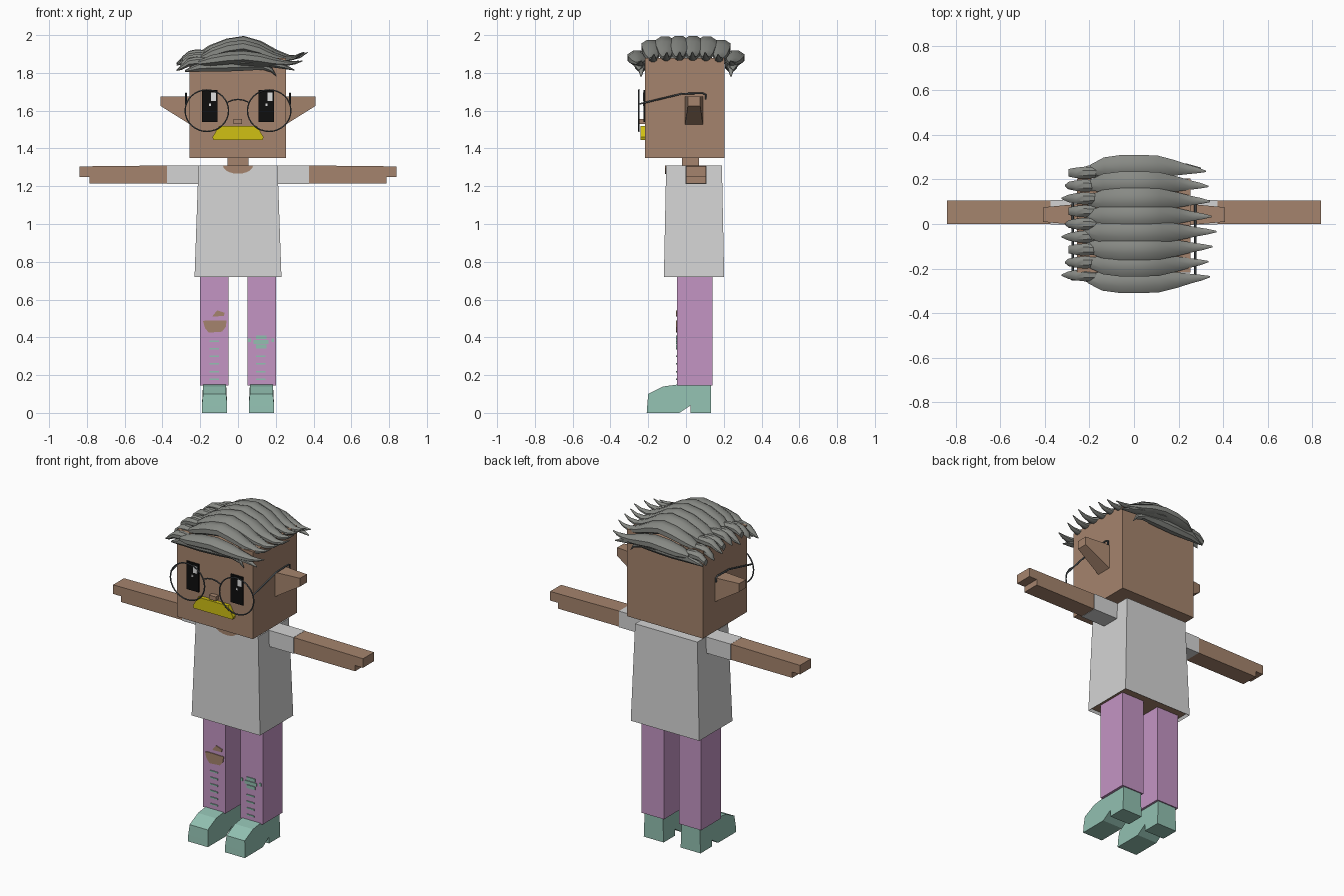
import bpy, bmesh, math
from mathutils import Vector

cube = bpy.data.objects.get("Cube")
if cube:
    bpy.data.objects.remove(cube)


def material(name, r, g, b):
    lin = [((c / 255 + 0.055) / 1.055) ** 2.4 for c in (r, g, b)] + [1]
    m = bpy.data.materials.new(name)
    m.use_nodes = True
    m.diffuse_color = lin
    m.node_tree.nodes["Principled BSDF"].inputs["Base Color"].default_value = lin
    return m


SKIN = material("skin brown", 165, 132, 109)
CLOTH = material("shirt grey", 212, 212, 212)
PINK = material("trouser pink", 196, 149, 196)
TEAL = material("shoe teal", 146, 192, 177)
HAIR = material("hair grey", 136, 138, 133)
BLACK = material("eye black", 14, 14, 14)
WHITE = material("eye white", 225, 225, 225)
YELLOW = material("moustache yellow", 208, 192, 20)
METAL = material("glasses grey", 78, 84, 88)


def finish(name, bm, mat, smooth=False):
    bmesh.ops.recalc_face_normals(bm, faces=bm.faces)
    me = bpy.data.meshes.new(name)
    bm.to_mesh(me)
    bm.free()
    me.materials.append(mat)
    ob = bpy.data.objects.new(name, me)
    bpy.context.collection.objects.link(ob)
    if smooth:
        bpy.ops.object.select_all(action="DESELECT")
        ob.select_set(True)
        bpy.context.view_layer.objects.active = ob
        bpy.ops.object.shade_smooth_by_angle(angle=math.radians(40))
    return ob


def prism(name, mat, outline, a, b, axis="y"):
    """Extrude an outline (xz along y, or yz along x) from a to b."""
    place = (lambda p, d: (p[0], d, p[1])) if axis == "y" else (lambda p, d: (d, p[0], p[1]))
    bm = bmesh.new()
    near = [bm.verts.new(place(p, a)) for p in outline]
    far = [bm.verts.new(place(p, b)) for p in outline]
    bm.faces.new(near)
    bm.faces.new(far)
    n = len(outline)
    for i in range(n):
        j = (i + 1) % n
        bm.faces.new((near[i], near[j], far[j], far[i]))
    return finish(name, bm, mat)


def box(name, mat, x, y, z):
    return prism(name, mat, [(x[0], z[0]), (x[1], z[0]), (x[1], z[1]), (x[0], z[1])], *y)


def sweep(name, mat, rings, sides=8):
    """Skin a run of elliptical rings (x, y, z, half width, half height)."""
    bm = bmesh.new()
    loops = []
    for x, y, z, w, h in rings:
        angles = [2 * math.pi * (i + 0.5) / sides for i in range(sides)]
        loops.append([bm.verts.new((x, y + w * math.cos(t), z + h * math.sin(t))) for t in angles])
    for p, q in zip(loops, loops[1:]):
        for i in range(sides):
            j = (i + 1) % sides
            bm.faces.new((p[i], p[j], q[j], q[i]))
    bm.faces.new(loops[0])
    bm.faces.new(loops[-1])
    return finish(name, bm, mat, smooth=True)


def wire(name, points, radius):
    cu = bpy.data.curves.new(name, "CURVE")
    cu.dimensions = "3D"
    cu.bevel_depth = radius
    cu.bevel_resolution = 1
    sp = cu.splines.new("POLY")
    sp.points.add(len(points) - 1)
    for p, co in zip(sp.points, points):
        p.co = (*co, 1)
    cu.materials.append(METAL)
    ob = bpy.data.objects.new(name, cu)
    bpy.context.collection.objects.link(ob)
    bpy.ops.object.select_all(action="DESELECT")
    ob.select_set(True)
    bpy.context.view_layer.objects.active = ob
    bpy.ops.object.convert(target="MESH")


# Head and neck
box("head", SKIN, (-0.257, 0.253), (-0.217, 0.205), (1.35, 1.88))
box("neck", SKIN, (-0.055, 0.055), (-0.02, 0.07), (1.3, 1.36))
box("nose", SKIN, (-0.024, 0.022), (-0.245, -0.21), (1.53, 1.555))
prism("moustache", YELLOW, [(-0.1, 1.52), (0.1, 1.52), (0.135, 1.46), (0.13, 1.445),
                            (-0.13, 1.445), (-0.135, 1.46)], -0.24, -0.215)

# Shirt: tapered block with an open hem showing the body inside
shirt = box("shirt", CLOTH, (-0.23, 0.23), (-0.117, 0.202), (0.72, 1.31))
shirt.data.materials.append(SKIN)
for v in shirt.data.vertices:
    if v.co.z > 1:
        v.co.x *= 0.91
        v.co.y = 0.19 if v.co.y > 0 else -0.105
bm = bmesh.new()
bm.from_mesh(shirt.data)
hem = min(bm.faces, key=lambda f: f.calc_center_median().z)
bmesh.ops.inset_region(bm, faces=[hem], thickness=0.012)
hem.material_index = 1
bmesh.ops.translate(bm, verts=hem.verts, vec=Vector((0, 0, 0.015)))
bm.to_mesh(shirt.data)
bm.free()
arc = [math.pi * i / 10 for i in range(11)]
prism("neckline", SKIN, [(0.08 * math.cos(t), 1.311 - 0.045 * math.sin(t)) for t in arc],
      -0.11, -0.102)

# Paired parts
for side, s in (("left", 1), ("right", -1)):
    box(side + "_sleeve", CLOTH, (s * 0.19, s * 0.375), (-0.003, 0.108), (1.213, 1.311))
    prism(side + "_arm", SKIN, [(s * x, z) for x, z in (
        (0.37, 1.215), (0.787, 1.215), (0.787, 1.25), (0.84, 1.25), (0.84, 1.305), (0.37, 1.31))],
        0, 0.105)

    ear = prism(side + "_ear", SKIN, [(s * x, z) for x, z in (
        (0.25, 1.525), (0.41, 1.625), (0.41, 1.675), (0.25, 1.675))], -0.005, 0.09)
    for v in ear.data.vertices:
        if abs(v.co.x) > 0.4:
            v.co.y = 0.01 if v.co.y < 0.04 else 0.075

    box(side + "_leg", PINK, (s * 0.05, s * 0.2), (-0.048, 0.14), (0.145, 0.735))
    shoe = prism(side + "_shoe", TEAL, [
        (0.133, 0), (0.133, 0.15), (-0.045, 0.15), (-0.12, 0.14), (-0.2, 0.1), (-0.205, 0.04),
        (-0.208, 0), (-0.035, 0), (0.025, 0.04), (0.025, 0)], s * 0.063, s * 0.185, "x")
    for v in shoe.data.vertices:
        if v.co.z < 0.05:
            v.co.x += math.copysign(0.006, abs(v.co.x) - 0.124) * s

    # Eyes with highlights
    cx = s * 0.149
    box(side + "_eye", BLACK, (cx - 0.041, cx + 0.041), (-0.225, -0.216), (1.54, 1.71))
    box(side + "_eye_shine", WHITE, (cx + 0.006, cx + 0.033), (-0.228, -0.222), (1.652, 1.695))
    box(side + "_eye_spark", WHITE, (cx - 0.004, cx + 0.006), (-0.228, -0.222), (1.625, 1.637))

    # Glasses rims and temples
    rim = [2 * math.pi * i / 32 for i in range(33)]
    wire(side + "_rim", [(s * 0.165 + 0.115 * math.cos(t), -0.249, 1.6 + 0.11 * math.sin(t))
                         for t in rim], 0.004)
    wire(side + "_temple", [(s * 0.275, y, z) for y, z in (
        (-0.249, 1.635), (-0.02, 1.69), (0.09, 1.692), (0.105, 1.685), (0.105, 1.66))], 0.005)
wire("glasses_bridge", [(x, -0.249, 1.66 - 5 * x * x) for x in (-0.055, -0.03, 0, 0.03, 0.055)], 0.004)

# Torn knee and stitches on the trousers
FRONT = (-0.053, -0.046)
prism("knee_tear", SKIN, [(-0.185, 0.485), (-0.17, 0.49), (-0.06, 0.488), (-0.065, 0.455),
                          (-0.085, 0.43), (-0.155, 0.425), (-0.175, 0.45)], *FRONT)
prism("small_tear", SKIN, [(-0.137, 0.51), (-0.075, 0.513), (-0.07, 0.53), (-0.11, 0.543)], *FRONT)
for i in range(6):
    z = 0.175 + 0.04 * i
    box("right_stitch", TEAL, (-0.15, -0.1), FRONT, (z, z + 0.008))
    if i < 4:
        box("left_stitch", TEAL, (0.095, 0.145), FRONT, (z, z + 0.008))
for z, w in ((0.342, 0.028), (0.366, 0.04), (0.39, 0.028)):
    box("knee_patch", TEAL, (0.122 - w, 0.122 + w), FRONT, (z, z + 0.019))
for x in (0.06, 0.183):
    box("patch_dot", TEAL, (x - 0.006, x + 0.008), FRONT, (0.375, 0.393))

# Hair: long locks swept across the head, curling up at the left end
LOCK = [(-0.22, 0, 0.4), (-0.15, 0.035, 0.85), (-0.06, 0.066, 1), (0.03, 0.08, 1),
        (0.12, 0.055, 0.95), (0.2, 0.017, 0.7), (0.27, -0.003, 0.42), (0.32, 0.005, 0.25),
        (0.36, 0.028, 0.06)]
for k in range(8):
    u = k / 3.5 - 1
    reach = (0.95, 0.93, 0.98, 1.03, 0.97, 0.95, 0.93, 0.9)[k]
    rings = []
    for x, rise, w in LOCK:
        y = u * (0.235 + 0.025 * w)
        z = 1.882 - 0.03 * u ** 4 + rise * (1 - 0.6 * u ** 4)
        rings.append((x * reach, y, z, 0.055 * w, 0.036 * w))
    sweep("hair_lock", HAIR, rings)

# Short tufts curling down at the right end
for k in range(9):
    u = k / 4 - 1
    drop = 0.04 * u ** 4 + 0.012 * (k % 2)
    tuft = [(-0.17, 1.9, 0.8), (-0.22, 1.9, 1), (-0.26, 1.895, 0.85), (-0.295, 1.872, 0.6),
            (-0.325 + 0.015 * (k % 3), 1.853, 0.12)]
    sweep("hair_tuft", HAIR, [(x, 0.23 * u, z - drop, 0.03 * w, 0.027 * w) for x, z, w in tuft])

# Low fringe locks hanging over the front and back edges
for y in (-0.238, 0.238):
    fringe = [(-0.28, 1.81, 0.15), (-0.2, 1.835, 0.8), (-0.08, 1.84, 1), (0.04, 1.845, 1),
              (0.13, 1.84, 0.7), (0.18, 1.815, 0.4), (0.205, 1.78, 0.08)]
    sweep("hair_fringe", HAIR, [(x, y, z, 0.035 * w, 0.036 * w) for x, z, w in fringe])
    side_lock = [(-0.1, 1.86, 0.4), (0.02, 1.865, 1), (0.15, 1.855, 0.8), (0.24, 1.835, 0.5), (0.3, 1.815, 0.1)]
    sweep("hair_side_lock", HAIR, [(x, y * 1.05, z, 0.045 * w, 0.03 * w) for x, z, w in side_lock])
